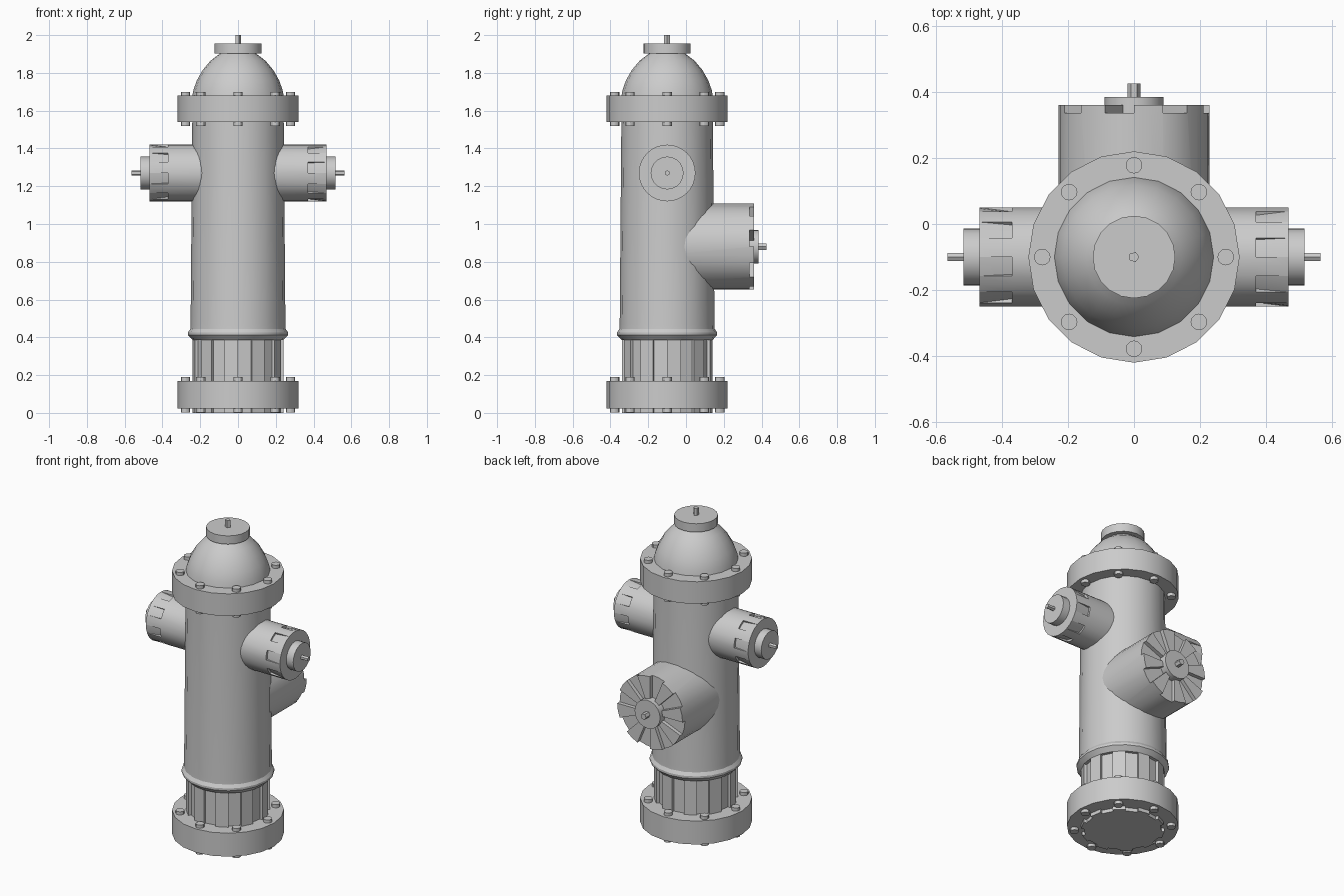
import bpy, bmesh
from math import cos, sin, pi, radians
from mathutils import Matrix, Vector

if "Cube" in bpy.data.objects:
    bpy.data.objects.remove(bpy.data.objects["Cube"])

CY = -0.10  # barrel axis sits at y = -0.10


def lathe(name, prof, n, frame, alt=None, per=1):
    """Revolve (radius, height) points; alternate facet groups may use a second profile."""
    alt = alt or prof
    bm = bmesh.new()
    cols = []
    for i in range(n):
        p = alt if (i // per) % 2 else prof
        for a in (2 * pi * i / n, 2 * pi * (i + 1) / n):
            cols.append([bm.verts.new(frame @ Vector((r * cos(a), r * sin(a), h))) for r, h in p])
    for i in range(len(cols)):
        c, d = cols[i], cols[(i + 1) % len(cols)]
        for k in range(len(c) - 1):
            bm.faces.new((c[k], d[k], d[k + 1], c[k + 1]))
    bmesh.ops.remove_doubles(bm, verts=bm.verts, dist=1e-5)
    bmesh.ops.dissolve_degenerate(bm, edges=bm.edges, dist=1e-5)
    bmesh.ops.recalc_face_normals(bm, faces=bm.faces)
    for f in bm.faces:
        f.smooth = True
    for e in bm.edges:
        e.smooth = e.calc_face_angle(0) < radians(30)
    me = bpy.data.meshes.new(name)
    bm.to_mesh(me)
    bm.free()
    ob = bpy.data.objects.new(name, me)
    bpy.context.collection.objects.link(ob)
    return ob


def disc(name, r, z0, z1, n, frame):
    return lathe(name, [(0, z0), (r, z0), (r, z1), (0, z1)], n, frame)


up = Matrix.Translation((0, CY, 0))

# Fluted foot
lathe("fluted_foot", [(0, 0), (0.24, 0), (0.24, 0.40), (0, 0.40)], 20, up,
      alt=[(0, 0), (0.222, 0), (0.222, 0.40), (0, 0.40)])

# Barrel with collar at its lower end
lathe("barrel", [(0, 0.385), (0.24, 0.385), (0.265, 0.412), (0.265, 0.426), (0.252, 0.445),
                 (0.251, 0.47), (0.242, 1.56), (0, 1.56)], 20, up)

# Flanges with through bolts
for label, z0, z1, b0, b1 in (("base", 0.022, 0.17, 0.003, 0.19), ("top", 1.54, 1.68, 1.52, 1.70)):
    disc(label + "_flange", 0.32, z0, z1, 20, up)
    for i in range(8):
        a = i * pi / 4
        disc(f"{label}_bolt_{i + 1}", 0.025, b0, b1, 12,
             up @ Matrix.Translation((0.278 * cos(a), 0.278 * sin(a), 0)))

# Dome, cap and top stem
lathe("dome", [(0, 1.67), (0.243, 1.67), (0.236, 1.71), (0.218, 1.76), (0.187, 1.815),
               (0.145, 1.865), (0.092, 1.905), (0, 1.915)], 20, up)
disc("dome_cap", 0.125, 1.902, 1.955, 20, up)
disc("top_stem", 0.016, 1.94, 2.0, 5, up)

# Two side outlets with pocketed grips
for side, turn in (("right", pi / 2), ("left", -pi / 2)):
    f = Matrix.Translation((0, CY, 1.27)) @ Matrix.Rotation(turn, 4, 'Y')
    lathe(side + "_outlet",
          [(0, 0.1), (0.15, 0.1), (0.15, 0.37), (0.15, 0.37), (0.15, 0.468), (0, 0.468)], 32, f,
          alt=[(0, 0.1), (0.15, 0.1), (0.15, 0.37), (0.137, 0.37), (0.15, 0.468), (0, 0.468)], per=2)
    disc(side + "_outlet_boss", 0.087, 0.46, 0.516, 20, f)
    disc(side + "_outlet_stem", 0.014, 0.50, 0.565, 6, f)

# Large rear outlet with a face of raised wedges
f = Matrix.Translation((0, 0, 0.88)) @ Matrix.Rotation(-pi / 2, 4, 'X')
R = 0.228
lathe("rear_outlet", [(0, -0.1), (R, -0.1), (R, 0.36), (0, 0.36)], 32, f,
      alt=[(0, -0.1), (R, -0.1), (R, 0.336), (0, 0.336)], per=2)
disc("rear_outlet_boss", 0.089, 0.33, 0.385, 20, f)
disc("rear_outlet_stem", 0.019, 0.37, 0.425, 6, f)
